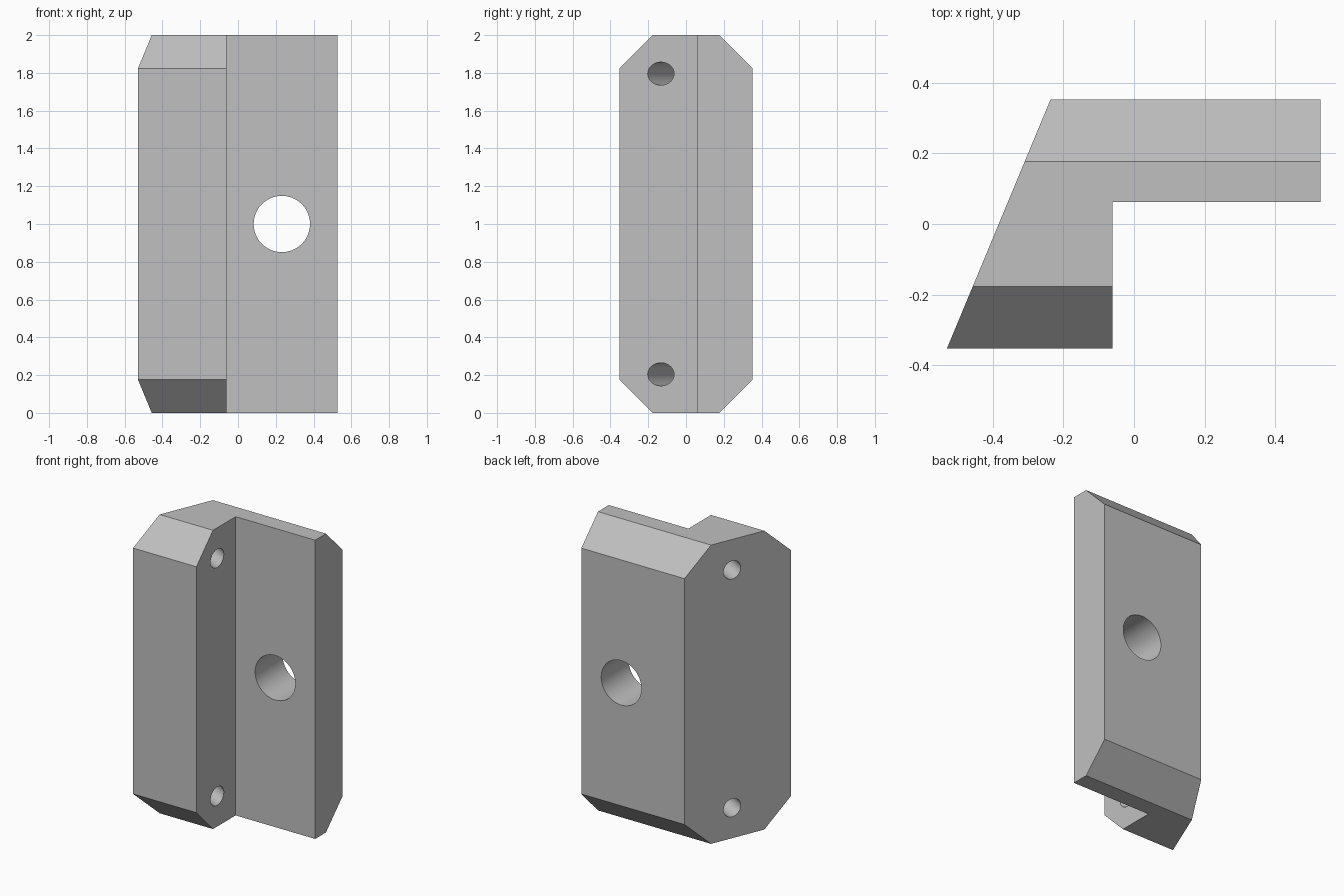
import bpy, bmesh, math
from mathutils import Matrix, Vector

cube = bpy.data.objects.get("Cube")
if cube:
    bpy.data.objects.remove(cube, do_unlink=True)

grey = bpy.data.materials.new("plain_grey")
grey.use_nodes = True
colour = (0.53, 0.53, 0.53, 1)
grey.diffuse_color = colour
grey.node_tree.nodes["Principled BSDF"].inputs["Base Color"].default_value = colour


def finish(name, bm):
    bmesh.ops.recalc_face_normals(bm, faces=bm.faces)
    mesh = bpy.data.meshes.new(name)
    bm.to_mesh(mesh)
    bm.free()
    mesh.materials.append(grey)
    obj = bpy.data.objects.new(name, mesh)
    bpy.context.collection.objects.link(obj)
    return obj


def prism(name, points, depth):
    """Extrude a closed outline of 3D points along a vector."""
    bm = bmesh.new()
    face = bm.faces.new([bm.verts.new(p) for p in points])
    ext = bmesh.ops.extrude_face_region(bm, geom=[face])
    moved = [v for v in ext["geom"] if isinstance(v, bmesh.types.BMVert)]
    bmesh.ops.translate(bm, verts=moved, vec=depth)
    return finish(name, bm)


def drill(name, centre, direction, radius, length):
    bm = bmesh.new()
    turn = Vector(direction).to_track_quat("Z", "Y").to_matrix().to_4x4()
    bmesh.ops.create_cone(bm, cap_ends=True, segments=64, radius1=radius,
                          radius2=radius, depth=length,
                          matrix=Matrix.Translation(centre) @ turn)
    return finish(name, bm)


def cut(target, tool, operation):
    tool.hide_render = True
    mod = target.modifiers.new(tool.name, "BOOLEAN")
    mod.operation = operation
    mod.solver = "EXACT"
    mod.object = tool
    bpy.ops.object.select_all(action="DESELECT")
    bpy.context.view_layer.objects.active = target
    target.select_set(True)
    bpy.ops.object.modifier_apply(modifier=mod.name)
    bpy.data.objects.remove(tool, do_unlink=True)


# L-shaped plan with a slanted outer wall, oversized in depth and height
plan = [(-0.591, -0.5), (-0.061, -0.5), (-0.061, 0.062),
        (0.528, 0.062), (0.528, 0.5), (-0.175, 0.5)]
bracket = prism("bracket", [(x, y, -0.1) for x, y in plan], (0, 0, 2.2))

# Trim to the chamfered side outline
half, flat, shoulder = 0.353, 0.177, 0.823
side = [(half, -shoulder), (half, shoulder), (flat, 1), (-flat, 1),
        (-half, shoulder), (-half, -shoulder), (-flat, -1), (flat, -1)]
cut(bracket, prism("side_outline", [(-1, y, z + 1) for y, z in side], (2, 0, 0)),
    "INTERSECT")

# Large hole through the plate
cut(bracket, drill("plate_hole", (0.232, 0.2, 1), (0, 1, 0), 0.149, 1), "DIFFERENCE")

# Two small angled holes through the thick wall
angle = math.radians(29)
for sign in (-1, 1):
    cut(bracket, drill("wall_hole", (-0.061, -0.133, 1 + sign * 0.796),
                       (-math.cos(angle), math.sin(angle), 0), 0.061, 1.2),
        "DIFFERENCE")

bpy.ops.object.shade_smooth_by_angle(angle=math.radians(20))
